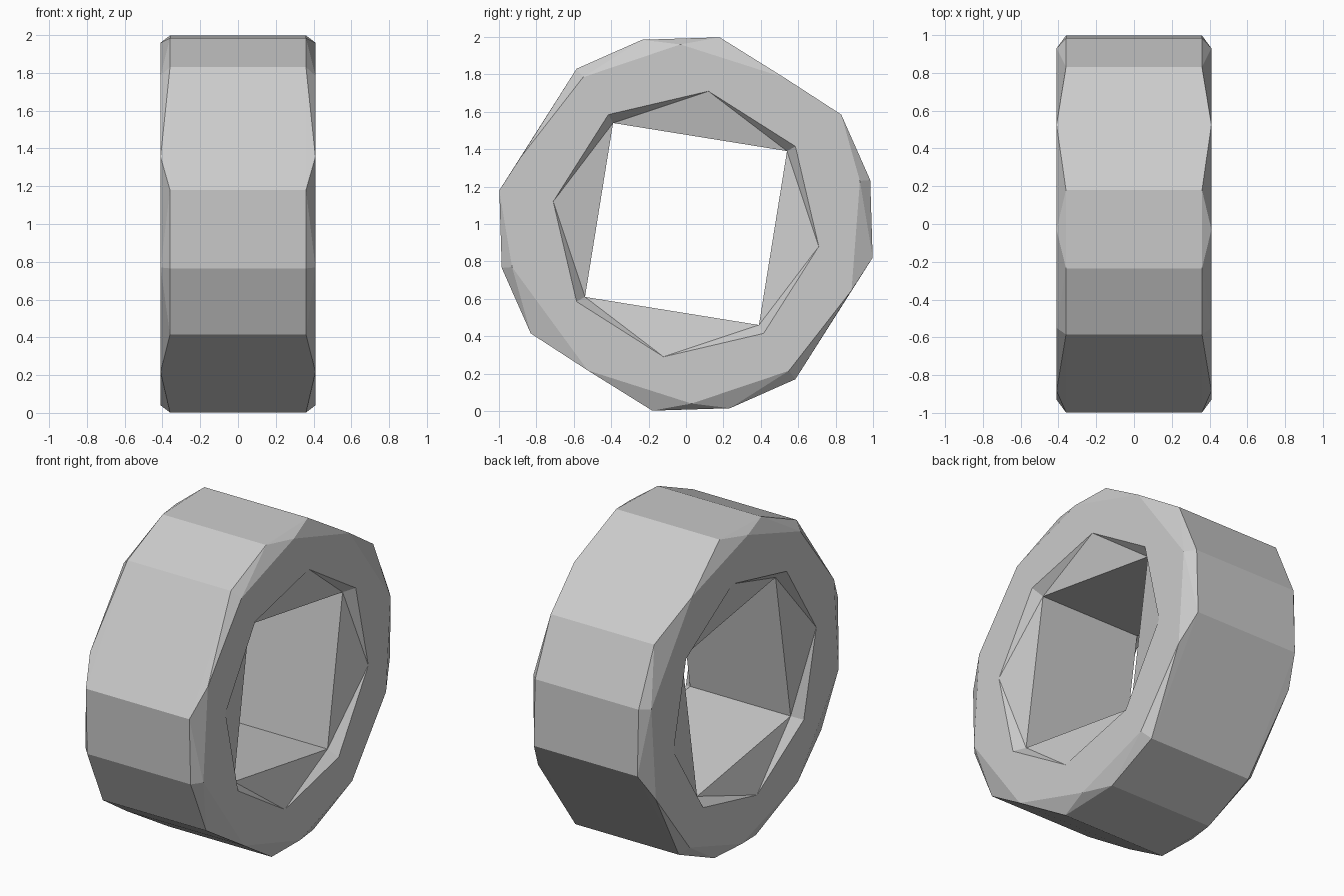
import bpy, bmesh
from mathutils import Vector

if "Cube" in bpy.data.objects:
    bpy.data.objects.remove(bpy.data.objects["Cube"])

X_FACE, X_TREAD, X_THROAT = 0.41, 0.36, 0.35


def quarter_turns(points):
    """Repeat (y, z) points four times round the axle, clockwise."""
    out = []
    for _ in range(4):
        out += points
        points = [(z, -y) for y, z in points]
    return out


tread = quarter_turns([(-0.235, 0.985), (0.18, 0.998), (0.83, 0.585)])
half_rim = [(-0.03, 0.96), (0.525, 0.783), (0.93, 0.23), (0.885, -0.355), (0.55, -0.785)]
rim = half_rim + [(-y, -z) for y, z in half_rim]
hole = quarter_turns([(0.12, 0.71), (0.585, 0.415)])
throat = quarter_turns([(0.54, 0.39)])

bm = bmesh.new()


def ring(points, x):
    return [bm.verts.new((x, y, z + 1)) for y, z in points]


# Faceted outer body
for s in (1, -1):
    ring(tread, s * X_TREAD)
    ring(rim, s * X_FACE)
bmesh.ops.convex_hull(bm, input=bm.verts[:])
caps = [f for f in bm.faces if all(abs(v.co.x) > 0.4 for v in f.verts)]
bmesh.ops.delete(bm, geom=caps, context='FACES')

# Bevelled square hole and flat side walls
throats = []
for s in (1, -1):
    h = ring(hole, s * X_FACE)
    t = ring(throat, s * X_THROAT)
    throats.append(t)
    border = [e for e in bm.edges if len(e.link_faces) == 1
              and all(v.co.x * s > 0.4 for v in e.verts)]
    border += [bm.edges.new((h[i], h[(i + 1) % 8])) for i in range(8)]
    bmesh.ops.triangle_fill(bm, edges=border, use_beauty=True, normal=Vector((s, 0, 0)))
    for k in range(4):
        a, b, c = h[2 * k], h[2 * k + 1], h[(2 * k + 2) % 8]
        bm.faces.new((a, b, t[k]))
        bm.faces.new((b, c, t[k]))
        bm.faces.new((t[k], c, t[(k + 1) % 4]))
r, l = throats
for k in range(4):
    n = (k + 1) % 4
    bm.faces.new((r[k], r[n], l[n], l[k]))

bmesh.ops.recalc_face_normals(bm, faces=bm.faces[:])
mesh = bpy.data.meshes.new("tyre")
bm.to_mesh(mesh)
bm.free()
bpy.context.collection.objects.link(bpy.data.objects.new("tyre", mesh))
